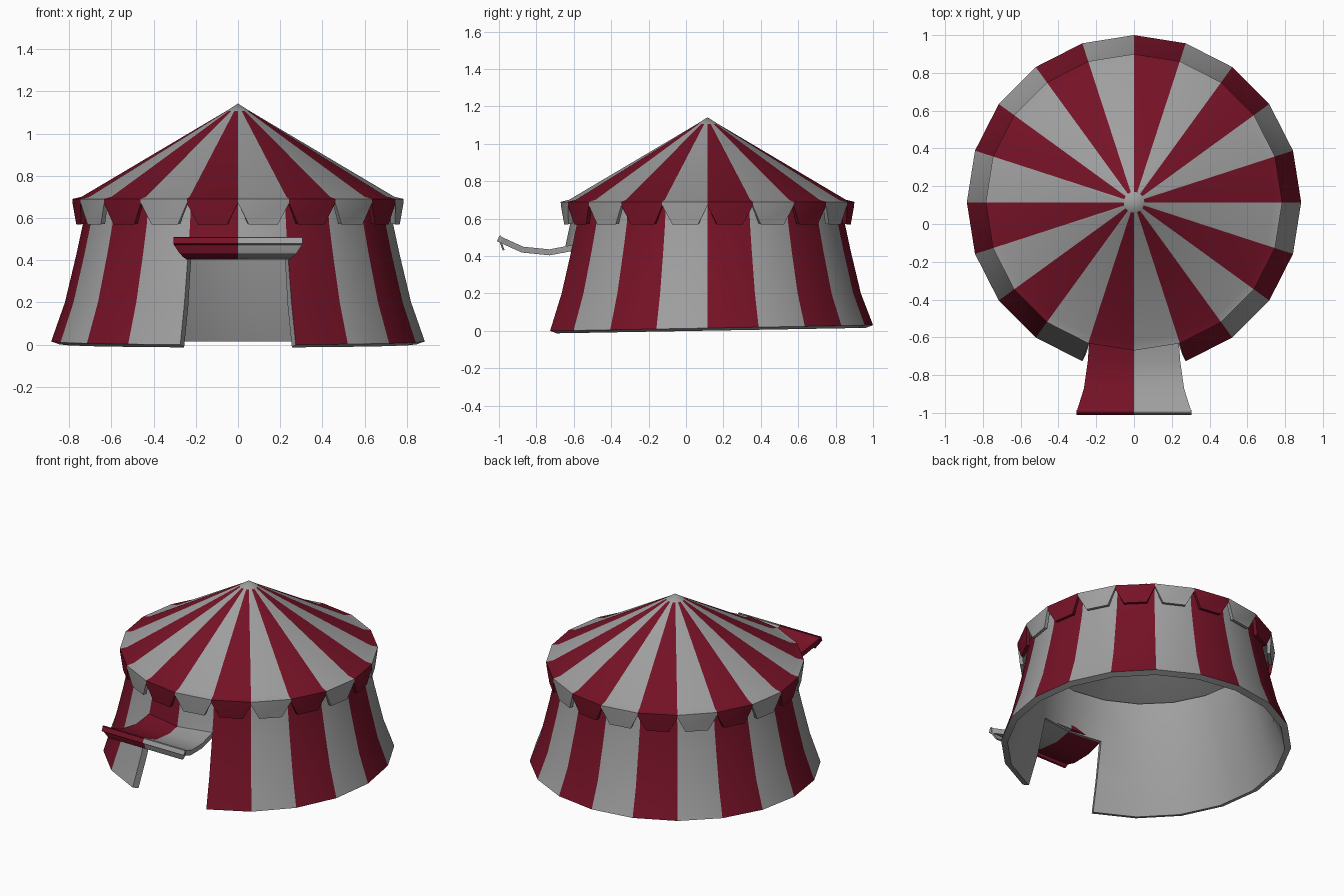
import bpy, bmesh, math

if "Cube" in bpy.data.objects:
    bpy.data.objects.remove(bpy.data.objects["Cube"])

N = 20                  # panels around the tent
CY = 0.115              # tent centre in y
DOOR = (14, 15)         # panels cut open at the front


def material(name, rgb):
    m = bpy.data.materials.new(name)
    m.diffuse_color = (*rgb, 1)
    m.use_nodes = True
    m.node_tree.nodes["Principled BSDF"].inputs["Base Color"].default_value = m.diffuse_color
    return m


RED = material("dark_red_canvas", (0.18, 0.006, 0.02))
GREY = material("pale_grey_canvas", (0.35, 0.35, 0.35))


def ring(k, r, z):
    a = 2 * math.pi * k / N
    return (r * math.cos(a), CY + r * math.sin(a), z)


def make(name, faces, thick, lining=True):
    """Build (corner points, colour index) faces, then thicken away from the normals."""
    bm = bmesh.new()
    for pts, col in faces:
        bm.faces.new([bm.verts.new(p) for p in pts]).material_index = col
    bmesh.ops.remove_doubles(bm, verts=bm.verts, dist=1e-4)
    mesh = bpy.data.meshes.new(name)
    bm.to_mesh(mesh)
    bm.free()
    for m in (RED, GREY, GREY, GREY):
        mesh.materials.append(m)
    ob = bpy.data.objects.new(name, mesh)
    bpy.context.collection.objects.link(ob)
    mod = ob.modifiers.new("thickness", 'SOLIDIFY')
    mod.thickness = thick
    mod.offset = -1
    if lining:          # inside and cut edges become plain grey
        mod.material_offset = 2
        mod.material_offset_rim = 2
    bpy.ops.object.select_all(action='DESELECT')
    ob.select_set(True)
    bpy.context.view_layer.objects.active = ob
    bpy.ops.object.modifier_apply(modifier=mod.name)
    bpy.ops.object.shade_smooth_by_angle(angle=math.radians(30))
    return ob


def striped_rings(profile, skip=lambda k, i: False, colour=lambda k, i: k % 2):
    faces = []
    for i in range(len(profile) - 1):
        (r0, z0), (r1, z1) = profile[i], profile[i + 1]
        for k in range(N):
            if skip(k, i):
                continue
            pts = [ring(k, r0, z0), ring(k + 1, r0, z0), ring(k + 1, r1, z1)]
            if r1 > 0:
                pts.append(ring(k, r1, z1))
            faces.append((pts, colour(k, i)))
    return faces


# flared wall with the doorway left open; its hem rises slightly to the back
wall = striped_rings([(0.885, 0), (0.82, 0.2), (0.765, 0.43), (0.735, 0.57), (0.72, 0.692)],
                     skip=lambda k, i: k in DOOR and i < 2)
wall = [([(x, y, (y + 0.727) * 0.018 if z == 0 else z) for x, y, z in pts], c) for pts, c in wall]
make("tent_wall", wall, 0.042)

# conical roof with a grey tip
make("tent_roof", striped_rings([(0.785, 0.69), (0.74, 0.701), (0.055, 1.107), (0, 1.142)],
                                colour=lambda k, i: 1 if i == 2 else k % 2), 0.015)

# hanging scalloped trim, one tapered tab per panel
tabs = []
for k in range(N):
    tabs.append(([ring(k, 0.784, 0.67), ring(k + 1, 0.784, 0.67),
                  ring(k + 1, 0.785, 0.69), ring(k, 0.785, 0.69)], k % 2))
    a, b = ring(k, 0.774, 0.57), ring(k + 1, 0.774, 0.57)
    mix = lambda t: tuple(p + (q - p) * t for p, q in zip(a, b))
    tabs.append(([mix(0.21), mix(0.79), ring(k + 1, 0.784, 0.67), ring(k, 0.784, 0.67)], k % 2))
make("eave_trim", tabs, 0.022, lining=False)


# door flap folded out as an awning, and its front lip: rows of (y, z, half width)
def sheet(rows):
    faces = []
    for (y0, z0, w0), (y1, z1, w1) in zip(rows, rows[1:]):
        faces.append(([(-w0, y0, z0), (-w1, y1, z1), (0, y1, z1), (0, y0, z0)], 0))
        faces.append(([(0, y0, z0), (0, y1, z1), (w1, y1, z1), (w0, y0, z0)], 1))
    return faces


make("door_awning", sheet([(-0.595, 0.462, 0.235), (-0.73, 0.436, 0.245),
                           (-0.87, 0.45, 0.265), (-0.998, 0.508, 0.305)]), 0.032, lining=False)
make("awning_lip", sheet([(-1.0, 0.508, 0.305), (-0.996, 0.475, 0.305),
                          (-0.98, 0.43, 0.275)]), 0.01, lining=False)
